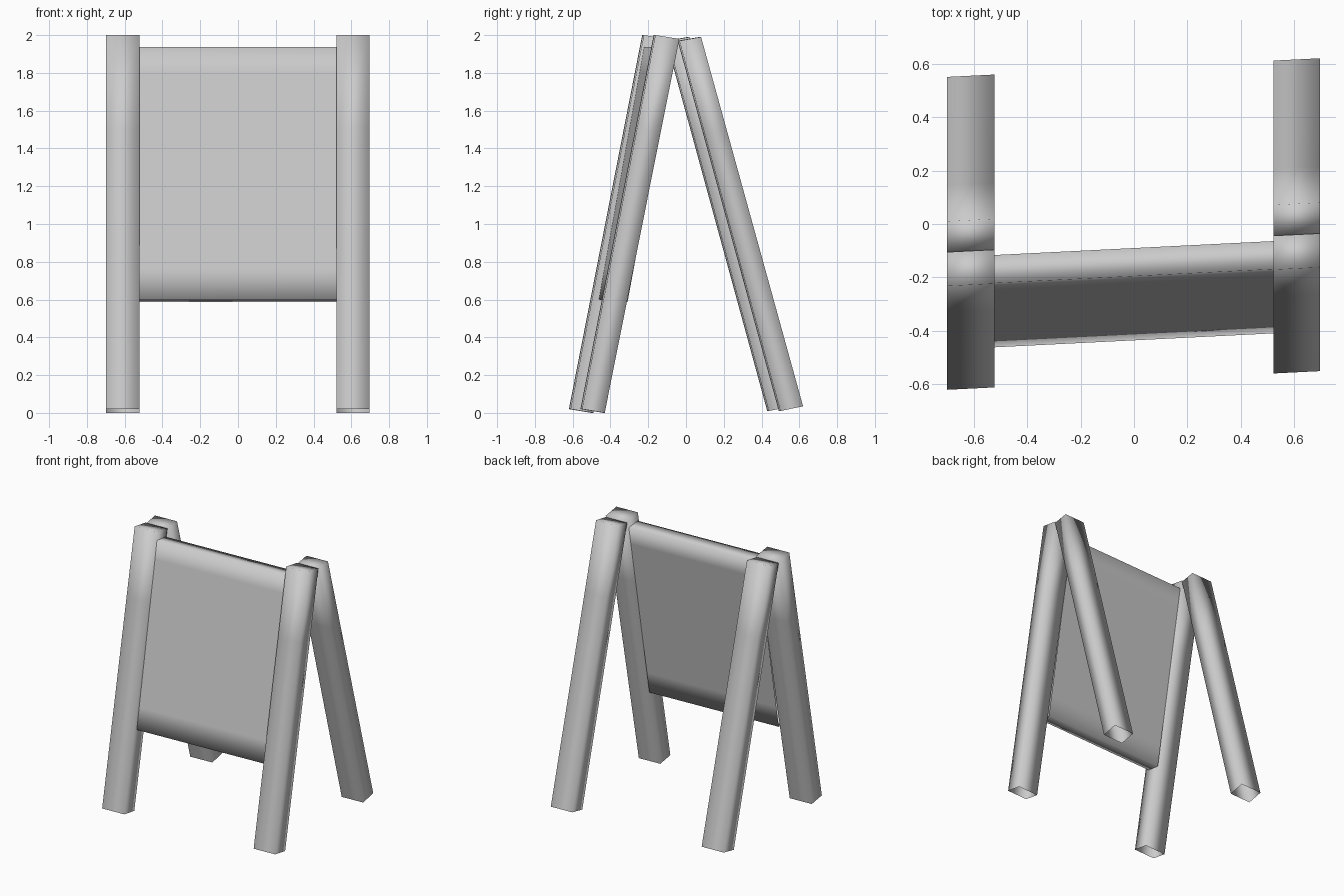
import bpy
import bmesh

cube = bpy.data.objects.get("Cube")
if cube:
    bpy.data.objects.remove(cube, do_unlink=True)

SKEW = 0.05  # the whole frame stands slightly askew

grey = bpy.data.materials.new("plain grey")
grey.use_nodes = True
colour = (0.6, 0.6, 0.6, 1)
grey.diffuse_color = colour
grey.node_tree.nodes["Principled BSDF"].inputs["Base Color"].default_value = colour


def leaning_board(name, x0, x1, bottom, top, loops, open_bottom=False, open_sides=False):
    """Loft a leaning board; bottom and top each give (y, z) of the front and back edge."""
    bm = bmesh.new()
    rings = []
    for t in [0, *loops, 1]:
        front, back = [tuple(a + (b - a) * t for a, b in zip(lo, hi))
                       for lo, hi in zip(bottom, top)]
        corners = [(x0, front), (x1, front), (x1, back), (x0, back)]
        rings.append([bm.verts.new((x, y + SKEW * x, z)) for x, (y, z) in corners])
    for low, high in zip(rings, rings[1:]):
        for i in range(4):
            if open_sides and i % 2:
                continue
            j = (i + 1) % 4
            bm.faces.new((low[i], low[j], high[j], high[i]))
    bm.faces.new(rings[-1])
    if not open_bottom:
        bm.faces.new(rings[0][::-1])
    for face in bm.faces:
        face.smooth = True
    mesh = bpy.data.meshes.new(name)
    bm.to_mesh(mesh)
    bm.free()
    mesh.materials.append(grey)
    obj = bpy.data.objects.new(name, mesh)
    bpy.context.collection.objects.link(obj)
    return obj


# Hollow legs, a leaning pair on each side
for side, x0, x1 in (("right", -0.7, -0.522), ("left", 0.522, 0.695)):
    leaning_board("front_leg_" + side, x0, x1,
                  ((-0.585, 0.02), (-0.465, 0.0)),
                  ((-0.197, 2.0), (-0.07, 1.98)), [0.75], open_bottom=True)
    leaning_board("back_leg_" + side, x0, x1,
                  ((0.465, 0.01), (0.585, 0.035)),
                  ((-0.07, 1.97), (0.045, 1.99)), [0.75], open_bottom=True)

# Sign panel held between the front legs
leaning_board("sign_panel", -0.522, 0.522,
              ((-0.435, 0.6), (-0.335, 0.588)),
              ((-0.195, 1.937), (-0.09, 1.925)), [0.12, 0.9], open_sides=True)
